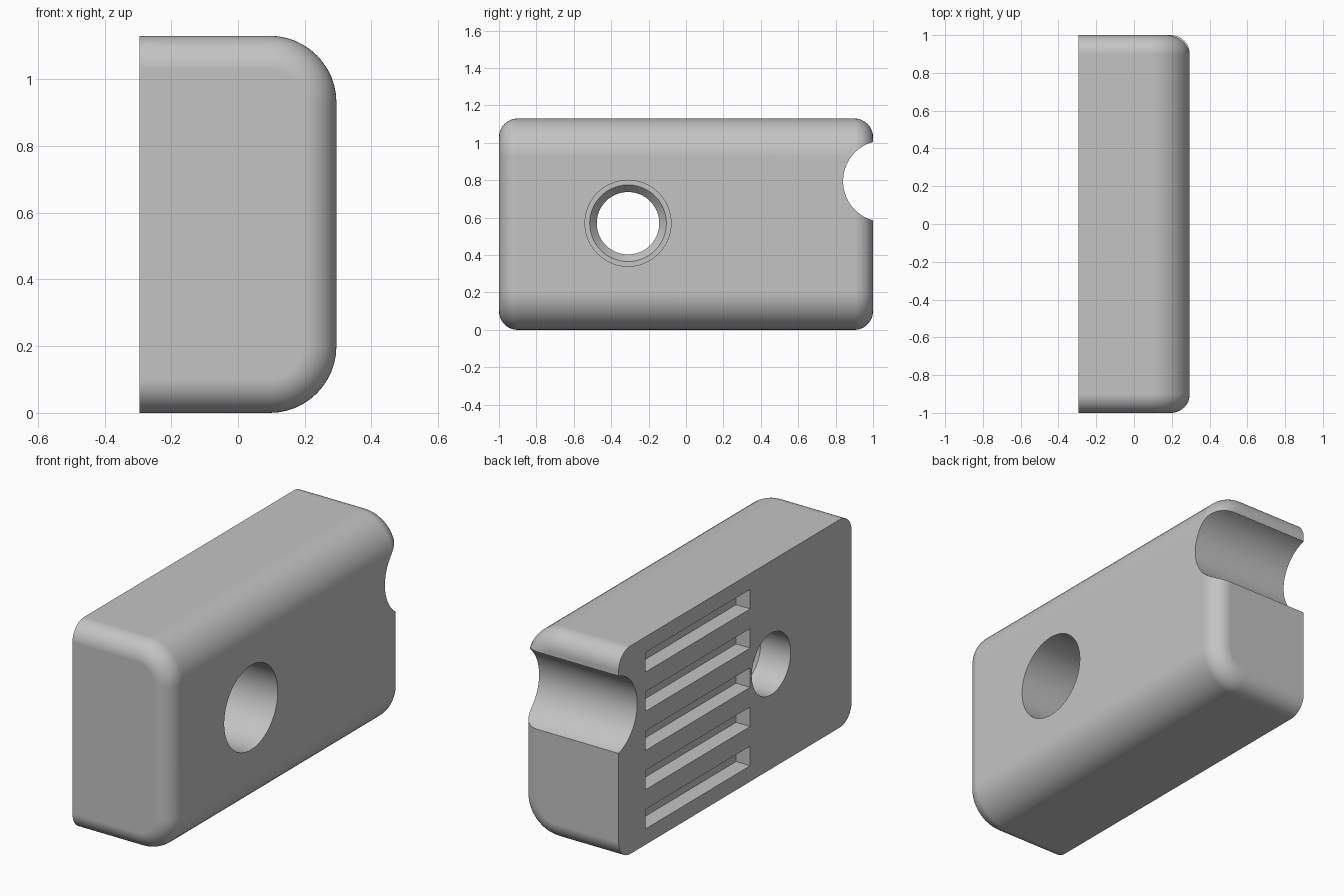
import bpy, bmesh, math

if "Cube" in bpy.data.objects:
    bpy.data.objects.remove(bpy.data.objects["Cube"], do_unlink=True)

HALF_X, HALF_Y, HEIGHT = 0.295, 1.0, 1.13
SIDE_R, END_R, STEPS = 0.2, 0.1, 12

grey = bpy.data.materials.new("plain_grey")
grey.use_nodes = True
grey.diffuse_color = (0.55, 0.55, 0.55, 1)
grey.node_tree.nodes["Principled BSDF"].inputs["Base Color"].default_value = (0.55, 0.55, 0.55, 1)


def make_object(name, bm):
    bmesh.ops.recalc_face_normals(bm, faces=bm.faces)
    mesh = bpy.data.meshes.new(name)
    bm.to_mesh(mesh)
    bm.free()
    mesh.materials.append(grey)
    obj = bpy.data.objects.new(name, mesh)
    bpy.context.collection.objects.link(obj)
    return obj


def loft(name, rings):
    """Join closed rings of points and cap both ends."""
    bm = bmesh.new()
    loops = [[bm.verts.new(p) for p in ring] for ring in rings]
    for a, b in zip(loops, loops[1:]):
        for i in range(len(a)):
            j = (i + 1) % len(a)
            bm.faces.new((a[i], a[j], b[j], b[i]))
    bm.faces.new(loops[0])
    bm.faces.new(loops[-1])
    bmesh.ops.dissolve_limit(bm, angle_limit=0.001, verts=bm.verts, edges=bm.edges)
    return make_object(name, bm)


def body_ring(y, inset):
    """Cross-section: square on the flat side, rounded on the other."""
    r = SIDE_R - inset
    pts = [(-HALF_X, y, inset)]
    for cz, start in ((SIDE_R, -90), (HEIGHT - SIDE_R, 0)):
        for i in range(STEPS + 1):
            a = math.radians(start + 90 * i / STEPS)
            pts.append((HALF_X - SIDE_R + r * math.cos(a), y, cz + r * math.sin(a)))
    return pts + [(-HALF_X, y, HEIGHT - inset)]


def lathe_x(name, profile, cy, cz, n=72):
    """Revolve (x, radius) pairs about an axis parallel to x."""
    turns = [2 * math.pi * i / n for i in range(n)]
    return loft(name, [[(x, cy + r * math.cos(a), cz + r * math.sin(a)) for a in turns]
                       for x, r in profile])


# Body with rounded ends
ends = []
for i in range(STEPS + 1):
    a = math.pi / 2 * i / STEPS
    ends.append((HALF_Y - END_R * (1 - math.cos(a)), END_R * (1 - math.sin(a))))
# ends runs from the inset end face to the full cross-section
rings = [body_ring(-y, d) for y, d in ends] + [body_ring(y, d) for y, d in reversed(ends)]
body = loft("rounded_block", rings)

# Stepped through hole and round end notch
cutters = [
    lathe_x("hole_cutter", [(-0.4, 0.167), (-0.115, 0.167), (-0.07, 0.205),
                            (-0.07, 0.23), (0.4, 0.23)], -0.31, 0.57),
    lathe_x("notch_cutter", [(-0.4, 0.218), (0.4, 0.218)], 1.058, 0.795),
]

# Five shallow slots in the flat side
for k in range(-2, 3):
    bm = bmesh.new()
    bmesh.ops.create_cube(bm, size=1)
    bmesh.ops.scale(bm, vec=(0.17, 0.9, 0.106), verts=bm.verts)
    bmesh.ops.translate(bm, vec=(-HALF_X, 0.32, HEIGHT / 2 + 0.213 * k), verts=bm.verts)
    cutters.append(make_object("slot_cutter", bm))

bpy.ops.object.select_all(action="DESELECT")
bpy.context.view_layer.objects.active = body
body.select_set(True)
for cutter in cutters:
    cutter.hide_render = True
    mod = body.modifiers.new("cut", "BOOLEAN")
    mod.operation, mod.solver, mod.object = "DIFFERENCE", "EXACT", cutter
    bpy.ops.object.modifier_apply(modifier=mod.name)
    bpy.data.objects.remove(cutter, do_unlink=True)

# Smooth rounds, crisp cut edges, clean flat faces
bpy.ops.object.shade_smooth_by_angle(angle=math.radians(30))
weighted = body.modifiers.new("flat_face_normals", "WEIGHTED_NORMAL")
weighted.keep_sharp = True
